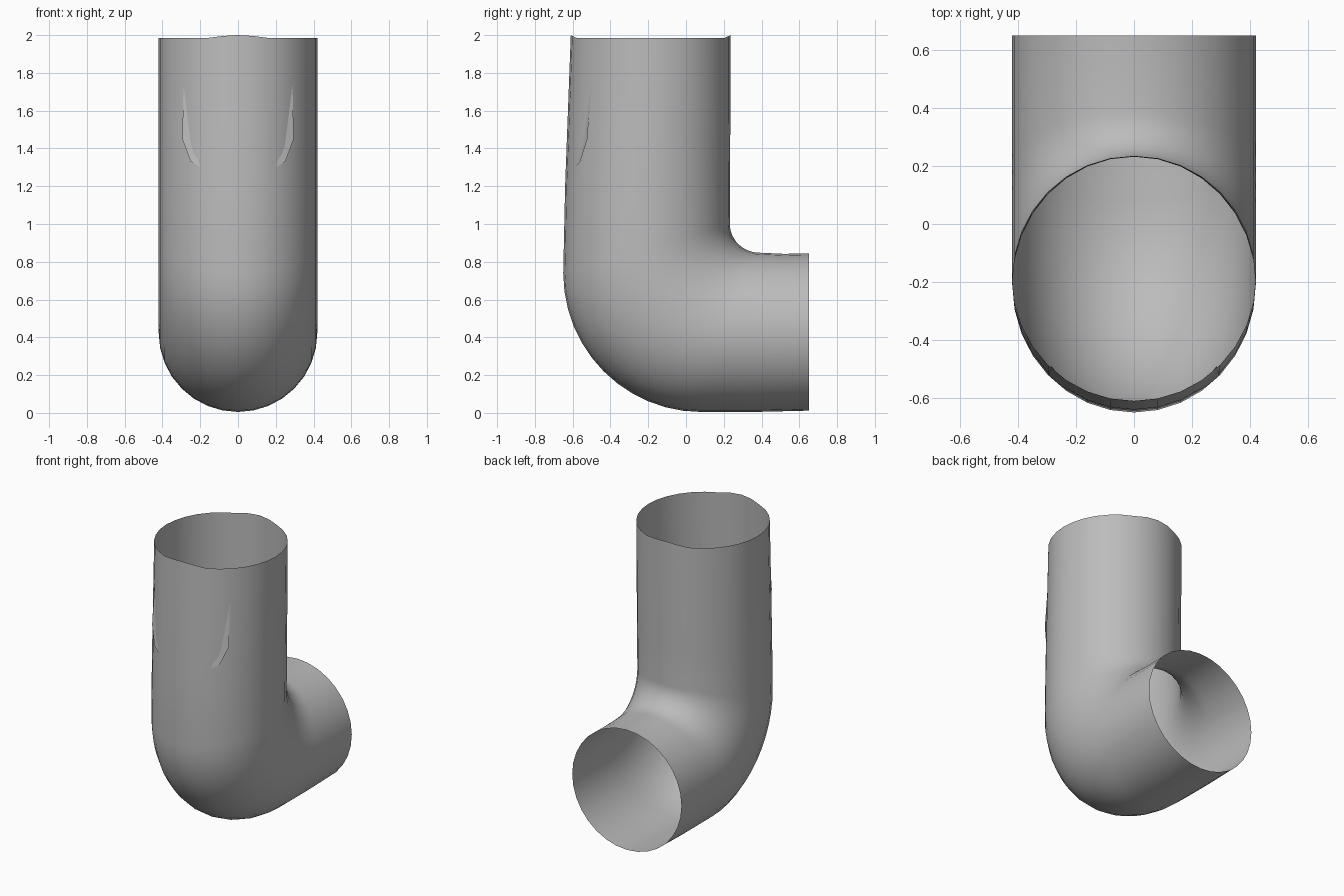
import bpy, bmesh
from math import cos, sin, pi

cube = bpy.data.objects.get("Cube")
if cube:
    bpy.data.objects.remove(cube, do_unlink=True)

grey = bpy.data.materials.new("pipe grey")
grey.use_nodes = True
grey.diffuse_color = (0.5, 0.5, 0.5, 1)
grey.node_tree.nodes["Principled BSDF"].inputs["Base Color"].default_value = (0.5, 0.5, 0.5, 1)

SIDES = 32
WIDTH = 0.42


def add_object(name, bm):
    mesh = bpy.data.meshes.new(name)
    bm.to_mesh(mesh)
    bm.free()
    mesh.materials.append(grey)
    obj = bpy.data.objects.new(name, mesh)
    bpy.context.collection.objects.link(obj)
    return obj


# Section ends as (outer y, outer z, inner y, inner z), from top rim to rear rim
sections = [(-0.61, 1.985, 0.235, 1.985), (-0.625, 1.6, 0.235, 1.6),
            (-0.64, 1.2, 0.233, 1.25)]
BEND = 12
for i in range(BEND + 1):
    t = i / BEND * pi / 2
    sections.append((0.08 - 0.73 * cos(t), 0.74 - 0.735 * sin(t),
                     0.39 - 0.158 * cos(t), 1.0 - 0.152 * sin(t)))
sections += [(0.36, 0.005, 0.52, 0.842), (0.65, 0.012, 0.65, 0.845)]

# Elbow pipe: one open shell swept through the sections
bm = bmesh.new()
rings = []
for n, (oy, oz, iy, iz) in enumerate(sections):
    ring = []
    for k in range(SIDES):
        a = 2 * pi * k / SIDES
        s = (1 + cos(a)) / 2
        lift = 0.015 * max(0, abs(cos(a)) - 0.94) / 0.06 if n == 0 else 0
        ring.append(bm.verts.new((WIDTH * sin(a), iy + (oy - iy) * s,
                                  iz + (oz - iz) * s + lift)))
    rings.append(ring)
for r0, r1 in zip(rings, rings[1:]):
    for k in range(SIDES):
        j = (k + 1) % SIDES
        bm.faces.new((r0[k], r0[j], r1[j], r1[k]))
bmesh.ops.recalc_face_normals(bm, faces=bm.faces)
pipe = add_object("elbow_pipe", bm)

# Shallow creases on the front of the upright
folds = []
for side, name in ((1, "left_crease"), (-1, "right_crease")):
    bm = bmesh.new()
    pts = [(0.285, -0.49, 1.9), (0.295, -0.522, 1.45), (0.25, -0.56, 1.33),
           (0.2, -0.585, 1.3), (0.235, -0.552, 1.42)]
    top, outer, low, tip, inner = [bm.verts.new((side * x, y, z)) for x, y, z in pts]
    for tri in ((top, inner, outer), (outer, inner, low), (low, inner, tip)):
        face = bm.faces.new(tri)
        face.normal_update()
        if face.normal.y > 0:
            face.normal_flip()
    folds.append(add_object(name, bm))

for obj in [pipe] + folds:
    bpy.ops.object.select_all(action='DESELECT')
    obj.select_set(True)
    bpy.context.view_layer.objects.active = obj
    bpy.ops.object.shade_smooth_by_angle(angle=pi / 5)
